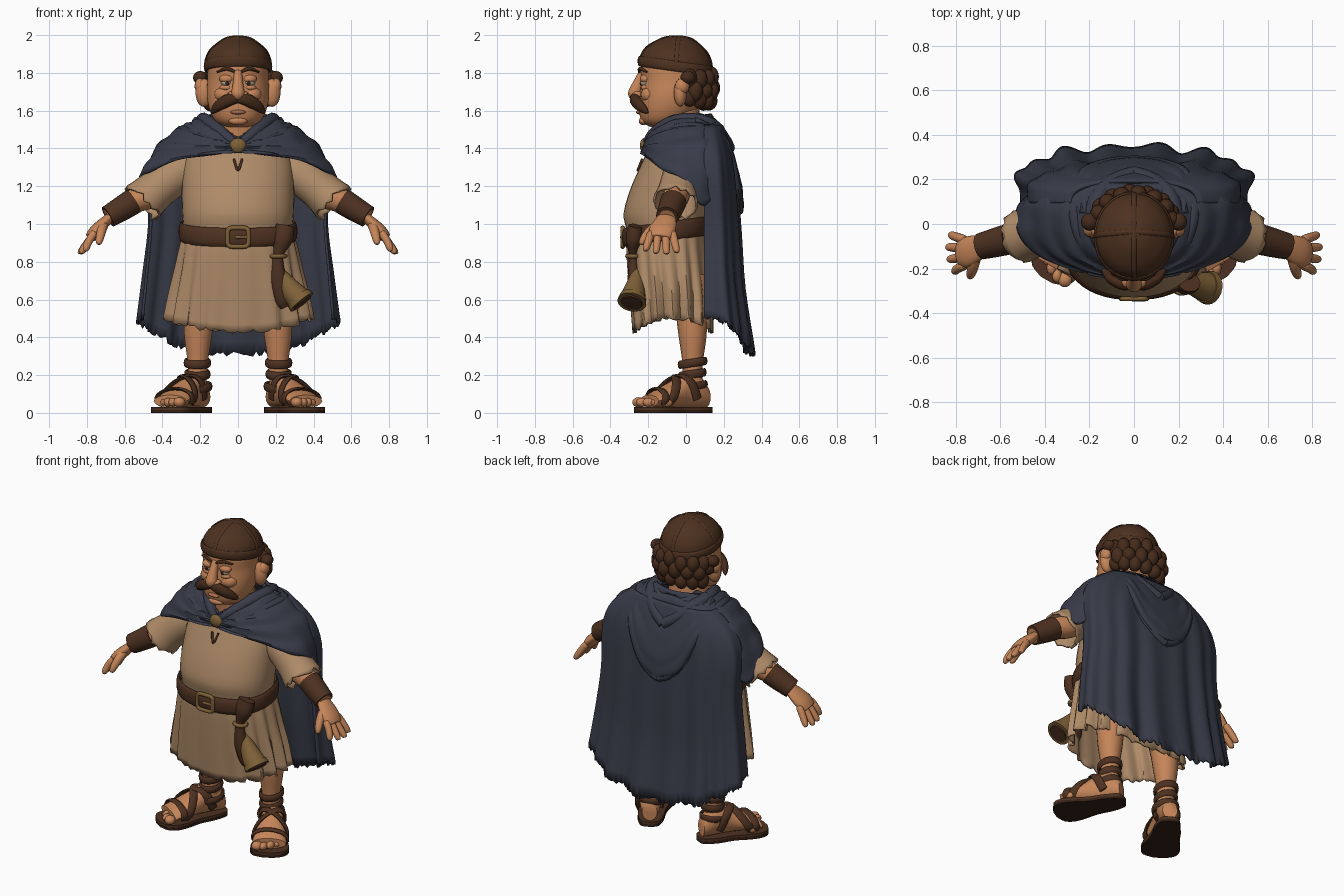
import bpy, bmesh, math, random
from mathutils import Vector as V, Matrix
from math import sin, cos, pi, tau, exp

if "Cube" in bpy.data.objects:
    bpy.data.objects.remove(bpy.data.objects["Cube"])

random.seed(4)
COLOURS = {
    "skin": (0.56, 0.235, 0.1), "tunic_cloth": (0.43, 0.26, 0.14), "cape_cloth": (0.04, 0.044, 0.066),
    "leather": (0.075, 0.031, 0.015), "helmet_leather": (0.075, 0.031, 0.014), "hair": (0.06, 0.024, 0.011),
    "sole": (0.035, 0.014, 0.008), "brass": (0.21, 0.118, 0.038), "eye_white": (0.45, 0.36, 0.28), "lip": (0.42, 0.16, 0.08)}
MATS = {}
for key, c in COLOURS.items():
    MATS[key] = bpy.data.materials.new(key)
    MATS[key].diffuse_color = (*c, 1)

def finish(name, bm, mat, mirror=False, solid=0, sub=0):
    bmesh.ops.recalc_face_normals(bm, faces=bm.faces)
    me = bpy.data.meshes.new(name)
    bm.to_mesh(me)
    bm.free()
    me.polygons.foreach_set("use_smooth", [True] * len(me.polygons))
    me.set_sharp_from_angle(angle=math.radians(50))
    me.materials.append(MATS[mat])
    ob = bpy.data.objects.new(name, me)
    bpy.context.collection.objects.link(ob)
    if mirror:
        ob.modifiers.new("mirror", "MIRROR")
    if solid:
        m = ob.modifiers.new("thickness", "SOLIDIFY")
        m.thickness, m.offset = solid, 0
    if sub:
        ob.modifiers.new("smooth", "SUBSURF").levels = sub

def skin_rings(name, rings, mat, wrap=True, caps=True, loop=False, **kw):
    bm = bmesh.new()
    rs = [[bm.verts.new(p) for p in r] for r in rings]
    n = len(rs[0])
    for a, b in list(zip(rs, rs[1:])) + ([(rs[-1], rs[0])] if loop else []):
        for j in range(n if wrap else n - 1):
            k = (j + 1) % n
            bm.faces.new((a[j], a[k], b[k], b[j]))
    if caps and wrap and not loop:
        bm.faces.new(rs[0][::-1])
        bm.faces.new(rs[-1])
    finish(name, bm, mat, **kw)

def curve(pts, k):
    P, out = [V(p) for p in pts], []
    for i in range(len(P) - 1):
        a, b, c, d = P[max(i - 1, 0)], P[i], P[i + 1], P[min(i + 2, len(P) - 1)]
        out += [(b * 2 + (c - a) * t + (a * 2 - b * 5 + c * 4 - d) * t * t + (b * 3 - a - c * 3 + d) * t ** 3) * 0.5
                for t in (j / k for j in range(k))]
    return out + [P[-1]]

def power(v, e):
    return math.copysign(abs(v) ** e, v)

# Stack of (z, front y, back y, half width) sections
def loft(name, secs, mat, p=2, n=36, k=3, warp=lambda q, a, t: q, **kw):
    secs, angles = curve(secs, k), [tau * j / n for j in range(n)]
    skin_rings(name, [[warp(V((rx * power(cos(a), 2 / p), (f + b) / 2 + (b - f) / 2 * power(sin(a), 2 / p), z)), a,
                            i / (len(secs) - 1)) for a in angles] for i, (z, f, b, rx) in enumerate(secs)], mat, **kw)

# Sweep along (x, y, z, radius) points; ref sets the wide direction
def tube(name, pts, mat, ref=(0, 1, 0), flat=1, n=12, k=4, loop=False, ragged=0, **kw):
    P = [V(p) for p in pts] if loop else curve(pts, k)
    rings, m = [], len(P)
    for i, p in enumerate(P):
        lo, hi = (P[i - 1], P[(i + 1) % m]) if loop else (P[max(i - 1, 0)], P[min(i + 1, m - 1)])
        T = (hi.xyz - lo.xyz).normalized()
        A = (V(ref) - T * V(ref).dot(T)).normalized()
        B = T.cross(A)
        rings.append([p.xyz + (A * cos(tau * j / n) + B * sin(tau * j / n) * flat) * p.w
                      + T * (random.uniform(-ragged, ragged) if i == m - 1 else 0) for j in range(n)])
    skin_rings(name, rings, mat, loop=loop, **kw)

def balls(name, items, mat, **kw):
    bm = bmesh.new()
    for loc, sc in items:
        bmesh.ops.create_uvsphere(bm, u_segments=16, v_segments=10, radius=1,
                                  matrix=Matrix.Translation(loc) @ Matrix.Diagonal((*sc, 1)))
    finish(name, bm, mat, **kw)

def hoop(cx, cy, rx, ry, zf, r, n=40, p=2):
    pts = [(cx + rx * power(cos(tau * i / n), 2 / p), cy + ry * power(sin(tau * i / n), 2 / p)) for i in range(n)]
    return [(x, y, zf(x, y), r) for x, y in pts]

# Tunic body and pleated skirt
loft("tunic_body", [(.9, -.305, .1, .28), (.98, -.318, .11, .288), (1.06, -.33, .12, .296), (1.19, -.293, .14, .298),
     (1.32, -.235, .15, .29), (1.41, -.195, .15, .245), (1.48, -.15, .14, .15)], "tunic_cloth", p=2.15)
def pleat(v, a, t):
    w = .075 * t * cos(17 * a + .8 * sin(3 * a)) * (.15 + .85 * abs(cos(a)) ** .7)
    jag = random.uniform(-.012, .012) if t == 1 else 0
    return V((v.x * (1 + w), -.1 + (v.y + .1) * (1 + w * .8), v.z + .07 * t * cos(a) ** 2 + jag))
loft("skirt", [(.97, -.3, .1, .275), (.88, -.31, .11, .3), (.72, -.3, .125, .328), (.58, -.288, .135, .352),
     (.43, -.275, .135, .372)], "tunic_cloth", p=2.4, n=120, warp=pleat, caps=False, solid=.012)
tube("neck_lacing", [(-.022, -.232, 1.345, .006), (0, -.255, 1.285, .007), (.022, -.232, 1.345, .006)], "leather")

# Belt with buckle, hanger and horn
tube("belt", hoop(0, -.105, .3, .222, lambda x, y: .93 + (y + .32) * .14, .05, 48, 2.3), "leather",
     ref=(0, 0, 1), flat=.3, loop=True)
tube("buckle", [(.056 * power(cos(tau * i / 24), .4), -.335, .93 + .05 * power(sin(tau * i / 24), .4), .012)
     for i in range(24)], "brass", loop=True)
tube("buckle_prong", [(-.01, -.34, .93, .009), (.056, -.34, .93, .007)], "brass")
tube("hanger", [(.25, -.265, .99, .05), (.235, -.275, .92, .055), (.215, -.28, .85, .03), (.21, -.28, .8, .03),
     (.215, -.275, .7, .042), (.235, -.26, .6, .042), (.25, -.255, .56, .025)], "leather", ref=(1, 0, 0), flat=.8)
tube("hanger_ring", hoop(.214, -.28, .036, .03, lambda x, y: .83, .012, 20), "brass", ref=(0, 0, 1), loop=True)
tube("horn", [(.215, -.26, .75, .026), (.25, -.265, .7, .042), (.29, -.275, .64, .06), (.335, -.285, .59, .07)],
     "brass", n=20)
tube("horn_rim", [(.318, -.282, .61, .071), (.338, -.287, .586, .077)], "brass", n=20)
tube("horn_mouth", [(.335, -.286, .59, .058), (.342, -.288, .581, .056)], "leather", n=20)

# Arms, sleeves, bracers, hands
tube("sleeve", [(.24, .01, 1.3, .1), (.34, -.015, 1.255, .103), (.44, -.04, 1.175, .102), (.505, -.055, 1.115, .115)],
     "tunic_cloth", n=24, ragged=.022, caps=False, solid=.012, mirror=True)
tube("forearm", [(.36, -.03, 1.23, .075), (.47, -.05, 1.155, .072), (.56, -.07, 1.115, .062), (.69, -.1, 1.035, .045)],
     "skin", mirror=True)
tube("bracer", [(.555, -.066, 1.12, .07), (.61, -.08, 1.085, .067), (.688, -.1, 1.038, .06)], "leather",
     n=18, mirror=True)
tube("palm", [(.67, -.098, 1.045, .045), (.71, -.11, 1.005, .064), (.755, -.128, .96, .072), (.785, -.135, .925, .058)],
     "skin", flat=.5, sub=1, mirror=True)
for i in range(4):
    y, s, ty = -.073 - .037 * i, (0, .012, .006, -.015)[i], -.05 - .054 * i
    tube(f"finger_{i + 1}", [(.755, y, .96, .023), (.79, (y + ty) / 2, .91, .023), (.82 + s, ty, .86 - s * .6, .02),
         (.826 + s, ty, .848 - s * .6, .01)], "skin", n=8, k=2, sub=1, mirror=True)
tube("thumb", [(.71, -.13, 1.005, .03), (.722, -.19, .965, .028), (.735, -.23, .91, .022), (.738, -.238, .89, .01)],
     "skin", ref=(1, 0, 0), n=8, k=2, sub=1, mirror=True)

# Legs
tube("leg", [(.18, .02, .72, .1), (.205, .03, .52, .083), (.212, .035, .4, .073), (.213, .035, .28, .056),
     (.215, .035, .2, .052), (.22, .035, .12, .05)], "skin", n=18, mirror=True)

# Feet and sandals, placed along a line turned outward
FOOT = [(.02, .045, .11), (.07, .06, .17), (.14, .063, .19), (.21, .075, .15), (.29, .094, .105), (.37, .1, .065)]
def foot(s, t, z):
    return V((.175 + .5 * s + .866 * t, .125 - .866 * s + .5 * t, z))
def girth(s):
    for (a, w, h), (b, w2, h2) in zip(FOOT, FOOT[1:]):
        if s <= b:
            f = (s - a) / (b - a)
            return w + (w2 - w) * f, h + (h2 - h) * f
skin_rings("foot", [[foot(s, w * cos(tau * j / 16), .03 + h / 2 * (1 + sin(tau * j / 16))) for j in range(16)]
           for s, w, h in curve(FOOT, 3)], "skin", mirror=True)
balls("toes", [(foot(.398 - .012 * abs(i - .6) ** 1.6, -.07 + .039 * i, .056), (.032, .034, .027) if i == 0
      else (.022, .031, .024)) for i in range(5)], "skin", mirror=True)
outline = curve([(0, .02), (.02, .055), (.1, .077), (.2, .083), (.29, .108), (.36, .114), (.41, .09), (.435, .03)], 3)
edge = [(s, w) for s, w in outline] + [(s, -w) for s, w in reversed(outline)]
skin_rings("sandal_sole", [[foot(s, t, z) for s, t in edge] for z in (0, .016)], "sole", mirror=True)
skin_rings("sandal_insole", [[foot(s, t * .98, z) for s, t in edge] for z in (.016, .032)], "leather", mirror=True)
for name, s0, s1, r in (("cross_a", .11, .3, .025), ("cross_b", .3, .11, .025), ("toe", .33, .31, .022)):
    pts = []
    for i in range(15):
        a, s = -.5 + (pi + 1) * i / 14, s0 + (s1 - s0) * i / 14
        w, h = girth(s)
        pts.append((*foot(s, (w + .009) * cos(a), max(.03, .03 + h / 2 + (h / 2 + .009) * sin(a))), r))
    tube("strap_" + name, pts, "leather", ref=(.5, -.866, 0), flat=.4, n=8, k=1, mirror=True)
for nm, z, r, cy in (("upper", .265, .063, .035), ("lower", .205, .06, .033), ("heel", .14, .07, .03)):
    tube("ankle_strap_" + nm, hoop(.215, cy, r, r + .006, lambda x, y: z + (y - cy) * .15, .022, 24), "leather",
         ref=(0, 0, 1), flat=.45, n=8, loop=True, mirror=True)

# Head and face
tube("neck", [(0, -.03, 1.4, .14), (0, -.045, 1.5, .13), (0, -.06, 1.6, .13)], "skin", n=20)
loft("head", [(1.51, -.18, -.05, .06), (1.54, -.232, 0, .115), (1.6, -.25, .06, .15), (1.68, -.248, .1, .166),
     (1.76, -.238, .11, .162), (1.84, -.24, .11, .158), (1.92, -.2, .08, .12)], "skin", p=2.1, sub=1)
tube("nose", [(0, -.225, 1.81, .022), (0, -.248, 1.76, .026), (0, -.264, 1.715, .034), (0, -.272, 1.685, .037),
     (0, -.268, 1.66, .02)], "skin", sub=1)
balls("nostrils_cheeks_lids", [((.034, -.258, 1.683), (.022, .028, .02)), ((.07, -.19, 1.685), (.055, .05, .045)),
      ((.06, -.214, 1.768), (.04, .031, .024)), ((.06, -.212, 1.722), (.037, .028, .018)),
      ((0, -.225, 1.545), (.05, .025, .022))], "skin", mirror=True)
balls("eyes", [((.06, -.214, 1.748), (.03, .028, .02))], "eye_white", mirror=True)
balls("pupils", [((.056, -.24, 1.745), (.01, .005, .011))], "sole", mirror=True)
balls("lower_lip", [((0, -.245, 1.592), (.04, .02, .012))], "lip")
balls("ears", [((.18, -.03, 1.695), (.045, .035, .075)), ((.2, -.02, 1.73), (.03, .038, .042))], "skin", mirror=True)
tube("eyebrow", [(.018, -.247, 1.806, .007), (.06, -.243, 1.822, .01), (.11, -.208, 1.805, .005)], "hair",
     ref=(0, 0, 1), mirror=True)
tube("moustache", [(0, -.268, 1.662, .022), (.045, -.272, 1.658, .033), (.1, -.247, 1.628, .03),
     (.13, -.215, 1.6, .018), (.142, -.203, 1.588, .005)], "hair", ref=(0, 0, 1), flat=.8, mirror=True)

# Curly hair around the back and sides
curls = [((s * .2, .01, 1.775), (.038, .04, .035)) for s in (-1, 1)]
for row, (z, rad) in enumerate(((1.66, .94), (1.715, 1.05), (1.775, 1.0))):
    for i in range(7):
        a = .08 + (pi - .16) * (i + .5 * (row % 2)) / 6.5
        curls.append(((.165 * rad * cos(a), .01 + .125 * rad * sin(a), z + random.uniform(-.015, .015)),
                      (.04, .04, random.uniform(.042, .056))))
balls("hair_curls", curls, "hair")

# Helmet: dome with sloping rim band and seams
def tilt(v, a=0, t=0):
    return V((v[0], v[1] + .02 * t, v[2] - (v[1] + .055) * .14 * (1 - .7 * t)))
loft("helmet_dome", [(1.81, -.245, .135, .172), (1.87, -.243, .133, .171), (1.92, -.215, .105, .147),
     (1.96, -.168, .058, .102), (1.985, -.12, .01, .06), (1.996, -.065, -.045, .01)], "helmet_leather", warp=tilt)
tube("helmet_rim", hoop(0, -.055, .172, .192, lambda x, y: 1.835 - (y + .055) * .14, .027), "helmet_leather",
     ref=(0, 0, 1), flat=.35, loop=True)
arc = [(.174, 1.84), (.172, 1.87), (.149, 1.92), (.104, 1.96), (.06, 1.986), (0, 1.994)]
tops = [(r, z, i / 5) for i, (r, z) in enumerate(arc)]
tops += [(-r, z, t) for r, z, t in tops[-2::-1]]
for nm, pts, ref in (("long", [(*tilt((0, -.055 + r * 1.09, z), 0, t), .011) for r, z, t in tops], (1, 0, 0)),
                     ("cross", [(*tilt((r, -.055, z), 0, t), .011) for r, z, t in tops], (0, 1, 0))):
    tube("helmet_seam_" + nm, pts, "helmet_leather", ref=ref, flat=.4, n=8)

# Draped half sheets: each column is a list of points, smoothed both ways and rippled
def draped(name, cols, ripple):
    rows = [curve([c[r] for c in cols], 6) for r in range(len(cols[0]))]
    sheet = [[p + V((0, ripple * .5 * sin(j * 1.4), ripple * sin(j * 1.4 + i * .2))) for j, p in enumerate(curve(col, 6))]
             for i, col in enumerate(zip(*rows))]
    skin_rings(name, sheet, "cape_cloth", wrap=False, solid=.018, mirror=True)
draped("cape_mantle", [
    [(0, -.2, 1.445), (0, -.212, 1.43), (0, -.22, 1.41), (0, -.222, 1.39)],
    [(.08, -.16, 1.5), (.11, -.195, 1.455), (.13, -.22, 1.41), (.14, -.23, 1.37)],
    [(.15, -.07, 1.55), (.23, -.13, 1.49), (.29, -.165, 1.415), (.33, -.18, 1.33)],
    [(.165, -.03, 1.56), (.27, -.06, 1.505), (.38, -.09, 1.405), (.455, -.115, 1.285)],
    [(.17, .02, 1.565), (.3, .01, 1.505), (.42, 0, 1.4), (.52, -.02, 1.245)],
    [(.15, .08, 1.57), (.3, .09, 1.5), (.43, .11, 1.375), (.5, .1, 1.1)],
    [(.08, .12, 1.57), (.17, .17, 1.51), (.25, .2, 1.42), (.3, .2, 1.3)],
    [(0, .13, 1.57), (0, .17, 1.52), (0, .2, 1.44), (0, .21, 1.35)]], .008)

# Hood hanging in a soft point down the back, with rolled folds
draped("cape_hood", [
    [(.12, .06, 1.575), (.19, .05, 1.575), (.24, .05, 1.54), (.26, .07, 1.52)],
    [(.1, .13, 1.555), (.18, .175, 1.5), (.23, .22, 1.42), (.25, .225, 1.36)],
    [(.05, .155, 1.54), (.1, .235, 1.39), (.13, .278, 1.22), (.14, .278, 1.13)],
    [(0, .16, 1.53), (0, .25, 1.35), (0, .295, 1.15), (0, .29, 1.06)]], .007)
tube("collar_roll", [(.01, -.212, 1.425, .018), (.075, -.175, 1.475, .03), (.15, -.08, 1.535, .036), (.185, .03, 1.55, .038),
     (.15, .14, 1.52, .038), (.075, .2, 1.45, .035), (0, .225, 1.4, .035)], "cape_cloth", ref=(0, 0, 1), mirror=True)
tube("hood_fold", [(.06, -.21, 1.425, .014), (.2, -.13, 1.48, .022), (.26, 0, 1.51, .028), (.26, .13, 1.48, .03),
     (.21, .225, 1.33, .028), (.1, .27, 1.13, .026), (0, .28, 1.07, .024)], "cape_cloth", ref=(0, 0, 1), mirror=True)

# Long cape back: half-round hanging sheet from the shoulders, with folds and a ragged hem
levels, drape = curve([(1.52, .28, .19), (1.4, .43, .235), (1.25, .49, .262), (1.0, .488, .283), (.75, .52, .3),
                       (.5, .555, .345)], 4), []
for i, (z, rx, yb) in enumerate(levels):
    t, line = i / (len(levels) - 1), []
    for a in (pi * j / 128 for j in range(129)):
        w = .045 * t * (cos(18 * a) + .7 * cos(11 * a + 1 + t)) * (.4 + .6 * sin(a))
        drop = t ** 3 * .19 * abs(sin(a)) ** 1.8 + (random.uniform(-.015, .015) if t == 1 else 0)
        curl = 1 - .1 * t * (exp(-(a / .2) ** 2) + exp(-((pi - a) / .2) ** 2))
        line.append((rx * power(cos(a), .85) * curl * (1 + w * .5),
                     .095 + (yb - .095) * max(sin(a), 0) ** .7 * (1 + 1.4 * w), z - drop))
    drape.append(line)
skin_rings("cape_back", drape, "cape_cloth", wrap=False, solid=.015)

# Cape clasp
balls("cape_clasp", [((0, -.222, 1.415), (.044, .022, .04))], "brass")

for m in bpy.data.materials:
    if m.users and not m.is_grease_pencil:
        m.use_nodes = True
        m.node_tree.nodes["Principled BSDF"].inputs["Base Color"].default_value = m.diffuse_color
